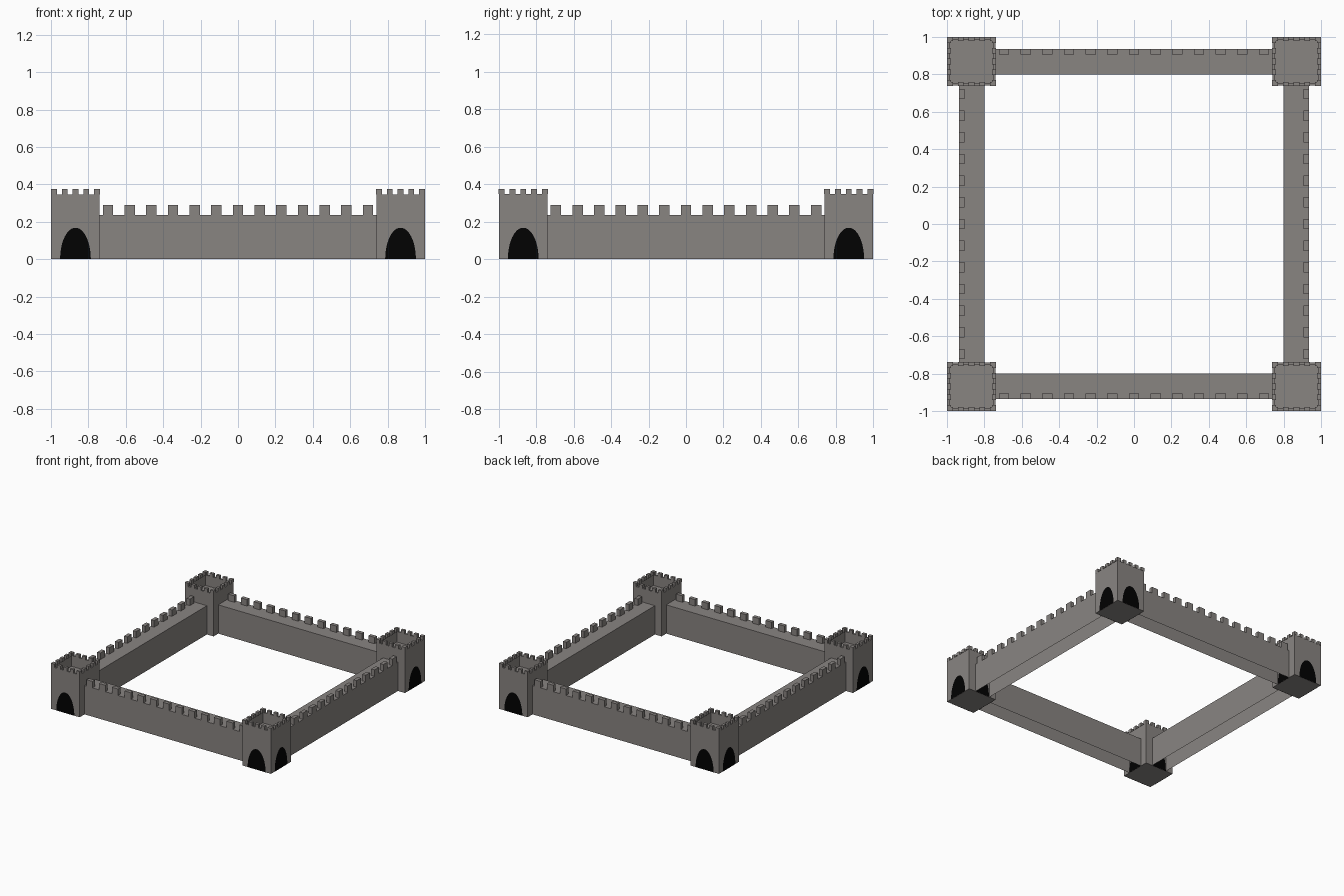
import bpy, bmesh, math
from mathutils import Matrix

if "Cube" in bpy.data.objects:
    bpy.data.objects.remove(bpy.data.objects["Cube"])


def material(name, rgb):
    m = bpy.data.materials.new(name)
    m.diffuse_color = (*rgb, 1)
    m.use_nodes = True
    m.node_tree.nodes["Principled BSDF"].inputs["Base Color"].default_value = m.diffuse_color
    return m


STONE = material("grey stone", (0.25, 0.232, 0.222))
BLACK = material("black opening", (0.0005, 0.0005, 0.0005))


def box(bm, x0, x1, y0, y1, z0, z1):
    """Add an axis-aligned box and return its vertices."""
    mat = Matrix.Translation(((x0 + x1) / 2, (y0 + y1) / 2, (z0 + z1) / 2))
    mat = mat @ Matrix.Diagonal((x1 - x0, y1 - y0, z1 - z0, 1))
    return bmesh.ops.create_cube(bm, size=1, matrix=mat)["verts"]


def make_object(name, bm, mat, matrix):
    me = bpy.data.meshes.new(name)
    bm.to_mesh(me)
    bm.free()
    me.materials.append(mat)
    ob = bpy.data.objects.new(name, me)
    ob.matrix_world = matrix
    bpy.context.collection.objects.link(ob)
    return ob


# tower dimensions
HALF, RIM, TOP, FLOOR = 0.131, 0.022, 0.347, 0.26
BODY = HALF - 0.0015


def tower_body(name, matrix):
    bm = bmesh.new()
    box(bm, -BODY, BODY, -BODY, BODY, 0, TOP)
    # sunken roof inside the parapet
    top = max(bm.faces, key=lambda f: f.calc_center_median().z)
    bmesh.ops.inset_region(bm, faces=[top], thickness=BODY - HALF + RIM)
    pit = bmesh.ops.extrude_discrete_faces(bm, faces=[top])["faces"][0]
    for v in pit.verts:
        v.co.z = FLOOR
    bmesh.ops.recalc_face_normals(bm, faces=bm.faces[:])
    make_object(name, bm, STONE, matrix)


def tower_battlements(name, matrix):
    bm = bmesh.new()
    n, w = 5, 0.031
    pitch = (2 * HALF - w) / (n - 1)
    for k in range(4):
        rot = Matrix.Rotation(k * math.pi / 2, 3, 'Z')
        verts = []
        for i in range(n):
            x = -HALF + i * pitch
            # the last block butts against the next side's corner block
            x0, x1 = (x, HALF - RIM) if i == n - 1 else (x, x + w)
            verts += box(bm, x0, x1, -HALF, -HALF + RIM, TOP, 0.375)
        bmesh.ops.rotate(bm, verts=verts, cent=(0, 0, 0), matrix=rot)
    make_object(name, bm, STONE, matrix)


def tower_arches(name, matrix):
    # thin black arch plate on each face; inner ones sit within the walls
    bm = bmesh.new()
    for k, half_width in enumerate((0.082, 0.063, 0.063, 0.082)):
        rot = Matrix.Rotation(k * math.pi / 2, 3, 'Z')
        ring = []
        for i in range(25):
            a = math.pi * i / 24
            ring.append(bm.verts.new((half_width * math.cos(a), -BODY - 0.001,
                                      0.168 * math.sin(a))))
        face = bm.faces.new(ring)
        face.normal_update()
        if face.normal.y > 0:
            face.normal_flip()
        bmesh.ops.rotate(bm, verts=ring, cent=(0, 0, 0), matrix=rot)
    make_object(name, bm, BLACK, matrix)


def wall(name, matrix):
    # hollow wall, open underneath and at both ends
    bm = bmesh.new()
    box(bm, -0.740, 0.740, -0.935, -0.80, 0, 0.236)
    bm.normal_update()
    gone = [f for f in bm.faces if f.normal.z < -0.5 or abs(f.normal.x) > 0.5]
    bmesh.ops.delete(bm, geom=gone, context='FACES')
    make_object(name, bm, STONE, matrix)


def wall_battlements(name, matrix):
    bm = bmesh.new()
    for i in range(13):
        x = -0.695 + i * 1.39 / 12
        box(bm, x - 0.028, x + 0.028, -0.935, -0.905, 0.236, 0.289)
    make_object(name, bm, STONE, matrix)


# four corners and four sides
for k, side in enumerate(("front", "right", "back", "left")):
    turn = Matrix.Rotation(k * math.pi / 2, 4, 'Z')
    corner = turn @ Matrix.Translation((-0.869, -0.869, 0))
    tower_body(side + "_tower", corner)
    tower_battlements(side + "_tower_battlements", corner)
    tower_arches(side + "_tower_arches", corner)
    wall(side + "_wall", turn)
    wall_battlements(side + "_wall_battlements", turn)
